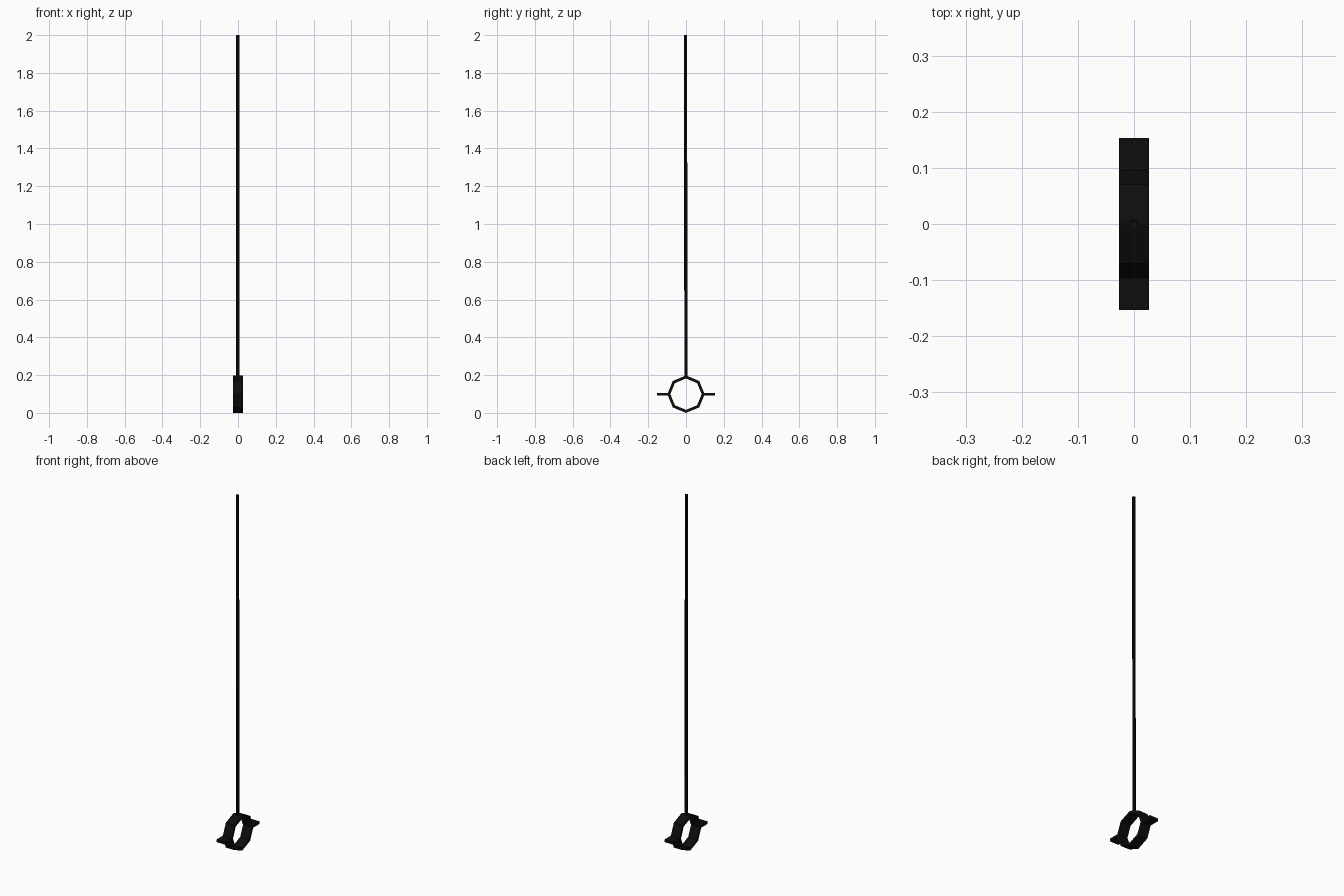
import bpy, bmesh, math
from mathutils import Vector

if "Cube" in bpy.data.objects:
    bpy.data.objects.remove(bpy.data.objects["Cube"])

black = bpy.data.materials.new("black metal")
black.diffuse_color = (0.004, 0.004, 0.004, 1)
black.use_nodes = True
black.node_tree.nodes["Principled BSDF"].inputs["Base Color"].default_value = black.diffuse_color

HALF_W = 0.027   # half width of the clamp band along x
CZ = 0.099       # height of the clamp centre


def finish(name, bm):
    bmesh.ops.recalc_face_normals(bm, faces=bm.faces[:])
    me = bpy.data.meshes.new(name)
    bm.to_mesh(me)
    bm.free()
    me.materials.append(black)
    ob = bpy.data.objects.new(name, me)
    bpy.context.collection.objects.link(ob)
    return ob


# Octagonal clamp ring, corners at top, bottom and sides
bm = bmesh.new()
rows = []
for i in range(8):
    a = i * math.pi / 4
    rows.append([bm.verts.new((x, r * math.cos(a), CZ + r * math.sin(a)))
                 for r, x in ((0.099, -HALF_W), (0.099, HALF_W),
                              (0.083, HALF_W), (0.083, -HALF_W))])
for i in range(8):
    p, q = rows[i], rows[(i + 1) % 8]
    for j in range(4):
        k = (j + 1) % 4
        bm.faces.new((p[j], p[k], q[k], q[j]))
finish("clamp_ring", bm)

# Bolting tabs on both sides of the ring
for side, label in ((-1, "front"), (1, "back")):
    bm = bmesh.new()
    bmesh.ops.create_cube(bm, size=1)
    for v in bm.verts:
        v.co = Vector((v.co.x * 2 * HALF_W,
                       side * 0.1185 + v.co.y * 0.069,
                       CZ + v.co.z * 0.015))
    finish("clamp_tab_" + label, bm)

# Long thin hanging rod, very slightly off plumb
bm = bmesh.new()
bmesh.ops.create_cone(bm, cap_ends=True, segments=8, radius1=0.0085,
                      radius2=0.0085, depth=1)
for v in bm.verts:
    top = v.co.z > 0
    v.co.z = 2.0 if top else 0.187
    v.co.y -= 0.003 if top else 0.0
    v.co.x -= 0.001
finish("hanging_rod", bm)
